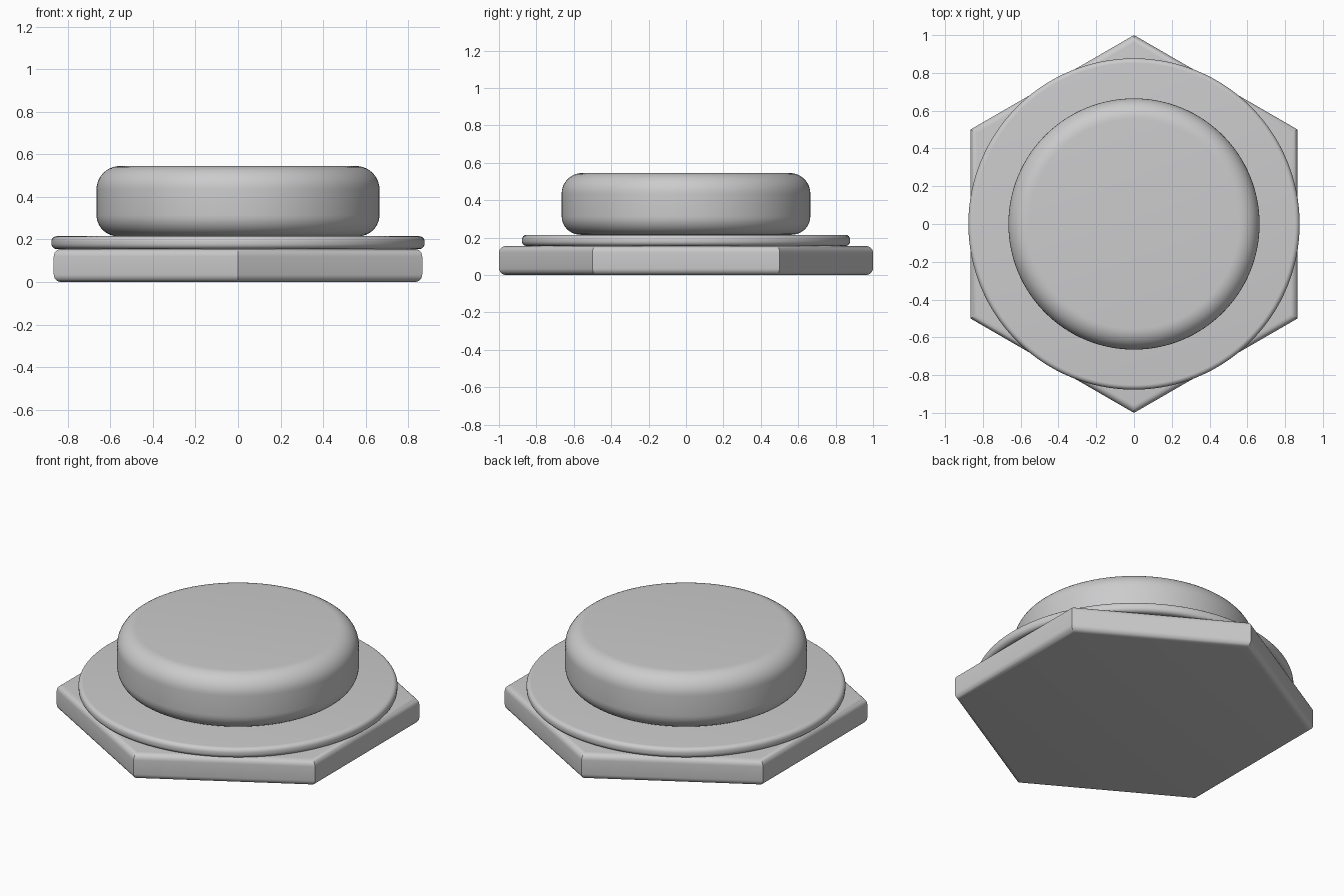
import bpy, bmesh, math

if "Cube" in bpy.data.objects:
    bpy.data.objects.remove(bpy.data.objects["Cube"])

steel = bpy.data.materials.new("grey_metal")
steel.diffuse_color = (0.6, 0.6, 0.61, 1)
steel.use_nodes = True
steel.node_tree.nodes["Principled BSDF"].inputs["Base Color"].default_value = steel.diffuse_color


def rounded_disc(name, sides, radius, z0, z1, fillet_bottom, fillet_top, steps):
    """Closed prism whose upper and lower rims are filleted."""
    stretch = 1 / math.cos(math.pi / sides)  # keeps the fillet round on the flats
    profile = []
    for i in range(steps + 1):
        a = math.pi / 2 * i / steps
        profile.append((radius - fillet_bottom * (1 - math.sin(a)) * stretch,
                        z0 + fillet_bottom * (1 - math.cos(a))))
    for i in range(steps + 1):
        a = math.pi / 2 * i / steps
        profile.append((radius - fillet_top * (1 - math.cos(a)) * stretch,
                        z1 - fillet_top * (1 - math.sin(a))))
    bm = bmesh.new()
    rings = []
    for r, z in profile:
        rings.append([bm.verts.new((r * math.sin(2 * math.pi * k / sides),
                                    -r * math.cos(2 * math.pi * k / sides), z))
                      for k in range(sides)])
    for low, high in zip(rings, rings[1:]):
        for k in range(sides):
            n = (k + 1) % sides
            bm.faces.new((low[k], low[n], high[n], high[k]))
    bm.faces.new(rings[0][::-1])
    bm.faces.new(rings[-1])
    mesh = bpy.data.meshes.new(name)
    bm.to_mesh(mesh)
    bm.free()
    mesh.materials.append(steel)
    obj = bpy.data.objects.new(name, mesh)
    bpy.context.collection.objects.link(obj)
    bpy.ops.object.select_all(action='DESELECT')
    obj.select_set(True)
    bpy.context.view_layer.objects.active = obj
    bpy.ops.object.shade_smooth_by_angle(angle=math.radians(30))
    return obj


# Hexagonal base with corners on the y axis
rounded_disc("hex_base", 6, 1.0, 0.0, 0.155, 0.035, 0.035, 6)
# Thin round flange
rounded_disc("flange", 128, 0.877, 0.155, 0.215, 0.025, 0.025, 6)
# Thick button with soft rims
rounded_disc("button", 128, 0.665, 0.215, 0.545, 0.10, 0.11, 10)
